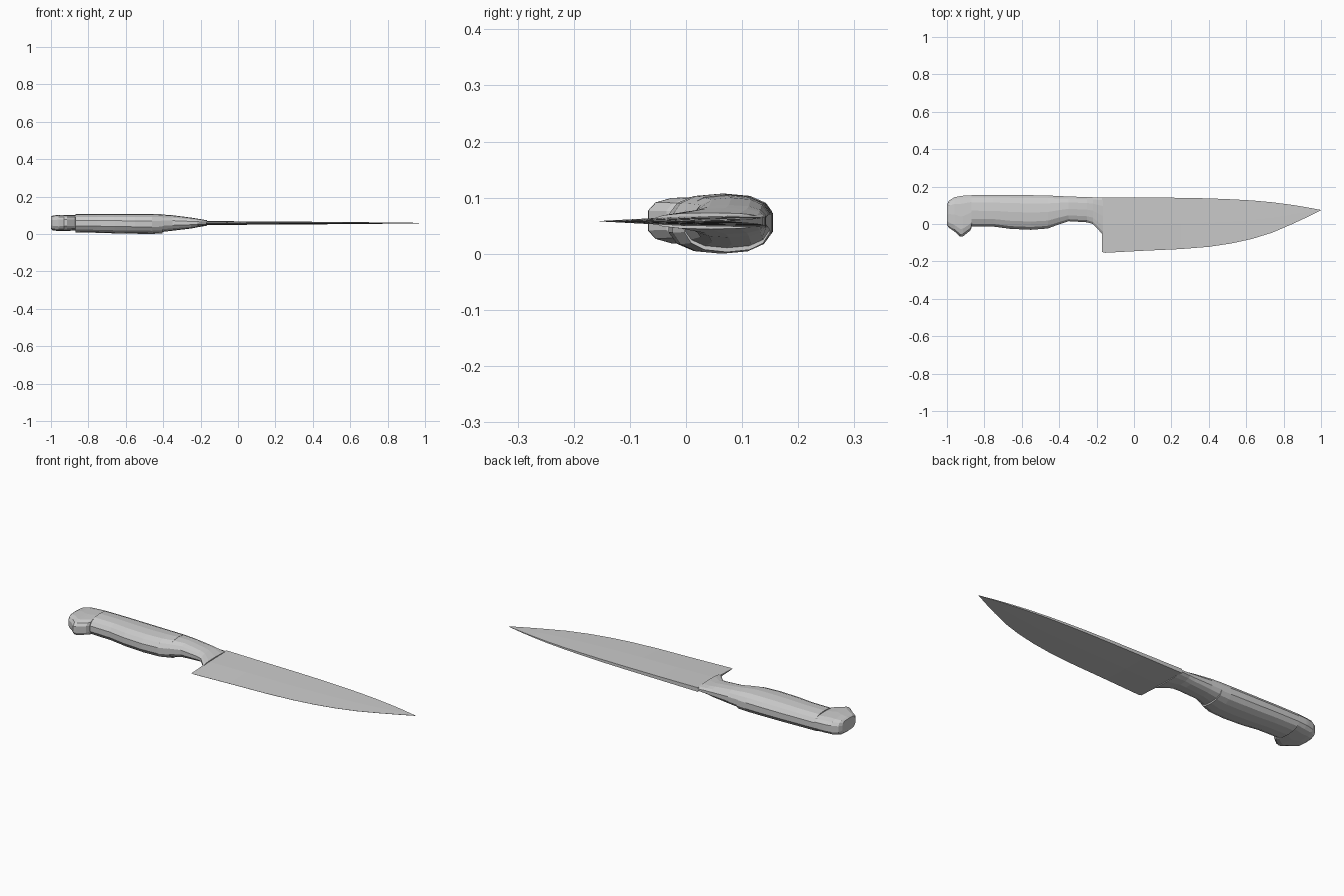
import bpy, bmesh, math


def loft(name, rings):
    """Skin a row of equal-length rings and cap both ends."""
    bm = bmesh.new()
    rows = [[bm.verts.new(p) for p in ring] for ring in rings]
    n = len(rows[0])
    for a, b in zip(rows, rows[1:]):
        for i in range(n):
            j = (i + 1) % n
            bm.faces.new((a[i], a[j], b[j], b[i]))
    bm.faces.new(rows[0])
    bm.faces.new(rows[-1])
    bmesh.ops.remove_doubles(bm, verts=bm.verts, dist=1e-5)
    bmesh.ops.recalc_face_normals(bm, faces=bm.faces)
    mesh = bpy.data.meshes.new(name)
    bm.to_mesh(mesh)
    bm.free()
    obj = bpy.data.objects.new(name, mesh)
    bpy.context.collection.objects.link(obj)
    return obj


def oval(x, y0, y1, z0, z1, power, sides=14):
    """Rounded cross-section; a lower power gives a boxier shape."""
    ring = []
    for k in range(sides):
        t = 2 * math.pi * (k + 0.5) / sides
        c, s = math.cos(t), math.sin(t)
        c, s = (math.copysign(abs(v) ** power, v) for v in (c, s))
        # stretch so that the ring reaches its stated limits
        c /= math.cos(math.pi / sides) ** power
        ring.append((x, (y0 + y1) / 2 + c * (y1 - y0) / 2,
                     (z0 + z1) / 2 + s * (z1 - z0) / 2))
    return ring


# Hooked pommel at the back end
pommel = [(-1.0, -0.005, 0.105, 0.027, 0.092), (-0.99, -0.02, 0.125, 0.019, 0.098),
          (-0.96, -0.04, 0.143, 0.015, 0.102), (-0.93, -0.068, 0.149, 0.016, 0.102),
          (-0.915, -0.067, 0.151, 0.016, 0.102), (-0.875, -0.035, 0.153, 0.018, 0.101),
          (-0.868, -0.02, 0.153, 0.018, 0.101)]
loft("pommel", [oval(*p, 0.6) for p in pommel])

# Main grip with a slight belly
grip = [(-0.87, -0.012, 0.154, 0.008, 0.107), (-0.75, -0.014, 0.155, 0.006, 0.107),
        (-0.66, -0.026, 0.155, 0.003, 0.107), (-0.55, -0.031, 0.154, 0.001, 0.107),
        (-0.46, -0.024, 0.152, 0.0, 0.107), (-0.405, -0.003, 0.15, 0.003, 0.105)]
loft("grip", [oval(*p, 0.8) for p in grip])

# Bolster tapering into the heel of the blade
bolster = [(-0.41, -0.005, 0.15, 0.01, 0.104), (-0.35, 0.015, 0.147, 0.017, 0.1),
           (-0.25, 0.009, 0.144, 0.029, 0.087), (-0.22, 0.0, 0.143, 0.035, 0.082),
           (-0.165, -0.058, 0.143, 0.044, 0.073)]
loft("bolster", [oval(*p, 0.8) for p in bolster])

# Blade: x, cutting edge y, spine y, half thickness at the spine
blade = [(-0.17, -0.15, 0.143, 0.011), (-0.155, -0.154, 0.143, 0.011),
         (0.05, -0.143, 0.142, 0.009), (0.25, -0.134, 0.14, 0.008),
         (0.4, -0.122, 0.137, 0.007), (0.52, -0.104, 0.132, 0.006),
         (0.63, -0.08, 0.126, 0.005), (0.74, -0.046, 0.116, 0.004),
         (0.84, -0.003, 0.103, 0.003), (0.92, 0.034, 0.09, 0.002),
         (1.0, 0.073, 0.075, 0.0003)]
ZC = 0.058
rings = []
for x, edge, spine, h in blade:
    mid = edge + (spine - edge) * 0.5
    rings.append([(x, spine, ZC - h), (x, spine, ZC + h), (x, mid, ZC + h * 0.75),
                  (x, edge, ZC + 0.0004), (x, edge, ZC - 0.0004), (x, mid, ZC - h * 0.75)])
loft("blade", rings)
